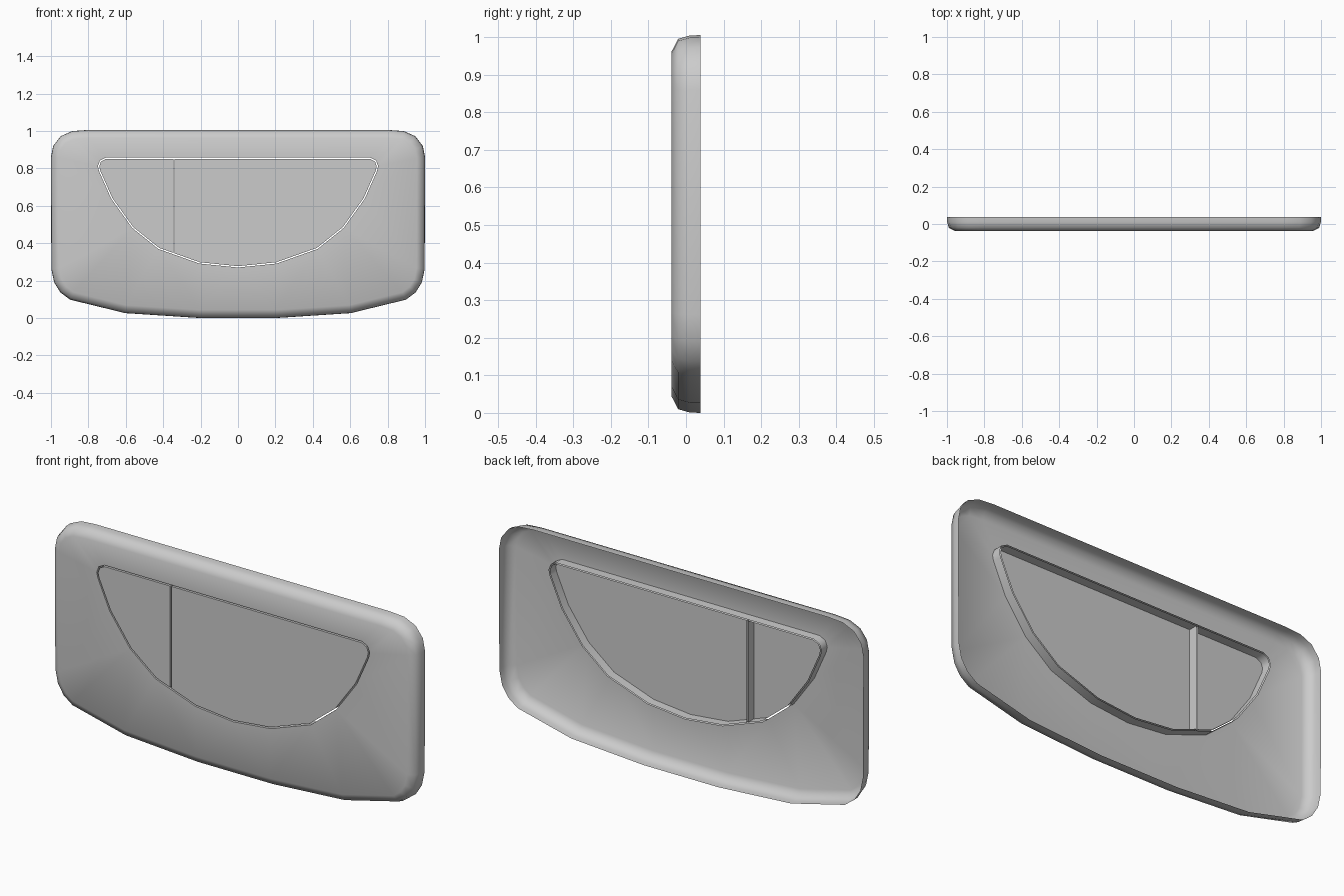
import bpy, bmesh, math
from mathutils import Vector

if "Cube" in bpy.data.objects:
    bpy.data.objects.remove(bpy.data.objects["Cube"])

FRONT, BACK = -0.038, 0.038
LIP = 0.008          # y where the lips around the opening end
GAP = 0.007          # groove between frame and buttons
SPLIT = -0.342       # x of the groove between the two buttons

# Right halves of the outlines (x, z), from bottom to top
OUTER = [(0.206, 0.0), (0.603, 0.026), (0.898, 0.098), (0.95, 0.137), (0.983, 0.19), (0.998, 0.262),
         (1.0, 0.86), (0.988, 0.92), (0.948, 0.972), (0.887, 0.999), (0.807, 1.005)]
HOLE = [(0.206, 0.291), (0.426, 0.369), (0.566, 0.482), (0.678, 0.638), (0.743, 0.785),
        (0.749, 0.812), (0.738, 0.842), (0.707, 0.858)]


def mirrored(half, centre=None):
    pts = half + [(-x, z) for x, z in reversed(half)]
    return [Vector(p) for p in ([centre] if centre else []) + pts]


def inset(pts, d):
    """Move a counter-clockwise outline inward by d with mitred corners."""
    out = []
    for i, p in enumerate(pts):
        a = (p - pts[i - 1]).normalized()
        b = (pts[(i + 1) % len(pts)] - p).normalized()
        na, nb = Vector((-a.y, a.x)), Vector((-b.y, b.x))
        out.append(p + (na + nb) * d / (1 + na.dot(nb)))
    return out


def ring(bm, pts, y):
    return [bm.verts.new((p.x, y, p.y)) for p in pts]


def skin(bm, a, b):
    for i in range(len(a)):
        j = (i + 1) % len(a)
        bm.faces.new((a[i], a[j], b[j], b[i]))


def loop_edges(bm, r):
    return [bm.edges.get((r[i - 1], r[i])) for i in range(len(r))]


def finish(bm, name):
    bmesh.ops.recalc_face_normals(bm, faces=bm.faces)
    bm.normal_update()
    # Make the front face look towards -y
    if sum(f.normal.y * f.calc_area() for f in bm.faces) > 0:
        bmesh.ops.reverse_faces(bm, faces=bm.faces)
    me = bpy.data.meshes.new(name)
    bm.to_mesh(me)
    bm.free()
    ob = bpy.data.objects.new(name, me)
    bpy.context.collection.objects.link(ob)
    bpy.ops.object.select_all(action='DESELECT')
    ob.select_set(True)
    bpy.context.view_layer.objects.active = ob
    bpy.ops.object.shade_smooth_by_angle(angle=math.radians(60))


outer = mirrored(OUTER)
hole = mirrored(HOLE, (0, 0.27))

# Frame: open-backed shell with rounded rim and a lip around the opening
bm = bmesh.new()
rings = [ring(bm, inset(outer, d), y)
         for d, y in ((0, BACK), (0.001, 0.01), (0.01, -0.021), (0.043, FRONT))]
for a, b in zip(rings, rings[1:]):
    skin(bm, a, b)
lip_front, lip_back = ring(bm, hole, FRONT), ring(bm, hole, LIP)
skin(bm, lip_front, lip_back)
bmesh.ops.triangle_fill(bm, use_beauty=True, normal=(0, -1, 0),
                        edges=loop_edges(bm, rings[-1]) + loop_edges(bm, lip_front))
finish(bm, "frame")

# Buttons: the opening shape cut at the split, with a skirt going back
for name, side in (("small_button", -1), ("large_button", 1)):
    bm = bmesh.new()
    bm.faces.new(ring(bm, inset(hole, GAP), FRONT))
    bmesh.ops.bisect_plane(bm, geom=bm.verts[:] + bm.edges[:] + bm.faces[:],
                           plane_co=(SPLIT + side * GAP / 2, 0, 0), plane_no=(side, 0, 0),
                           clear_inner=True)
    ext = bmesh.ops.extrude_edge_only(bm, edges=bm.edges[:])
    for v in ext["geom"]:
        if isinstance(v, bmesh.types.BMVert):
            v.co.y = LIP
    finish(bm, name)
